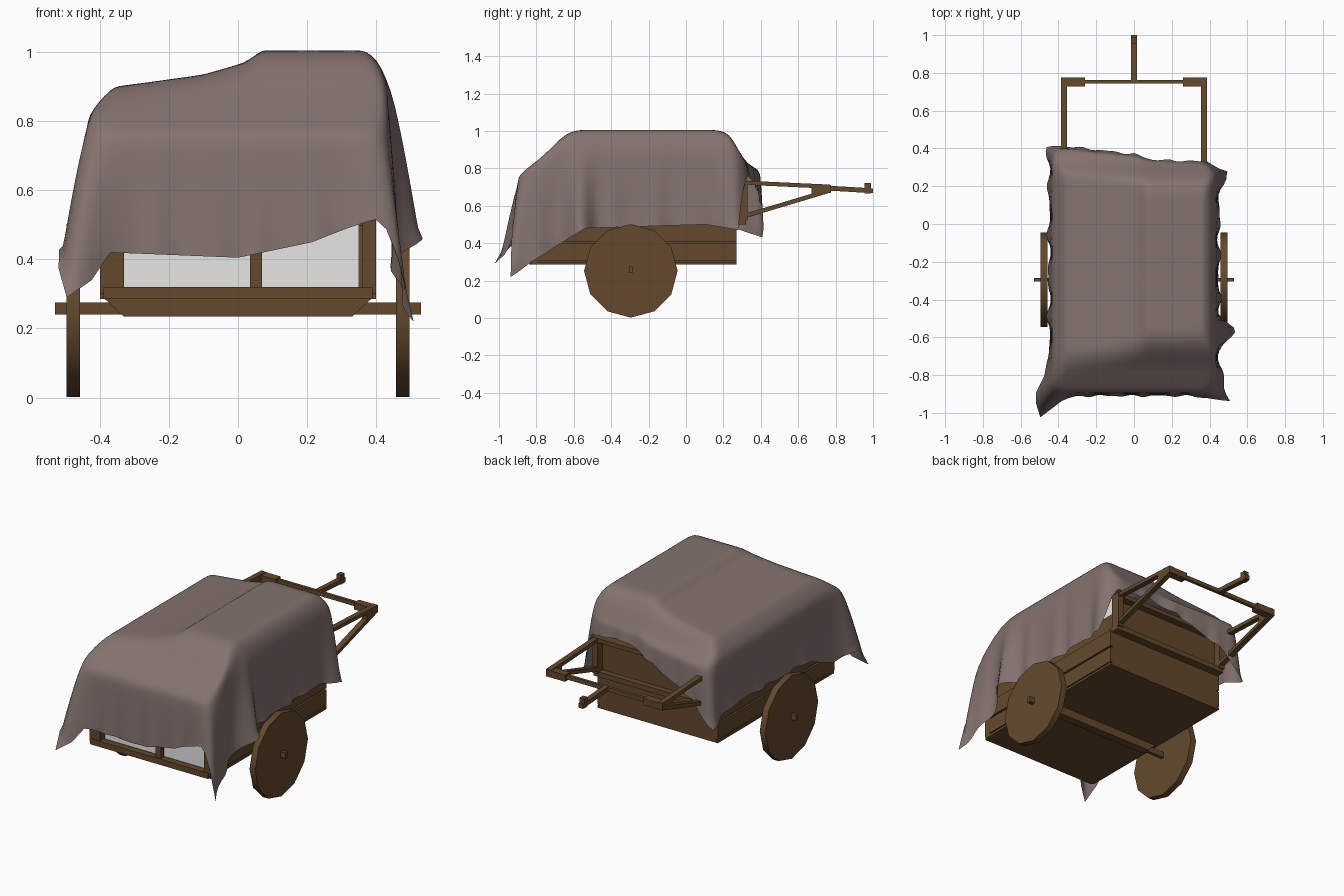
import bpy, bmesh, math
from mathutils import Vector

if "Cube" in bpy.data.objects:
    bpy.data.objects.remove(bpy.data.objects["Cube"], do_unlink=True)


def material(name, colour):
    mat = bpy.data.materials.new(name)
    mat.use_nodes = True
    mat.diffuse_color = (*colour, 1)
    shader = next(n for n in mat.node_tree.nodes if n.type == "BSDF_PRINCIPLED")
    shader.inputs["Base Color"].default_value = (*colour, 1)
    return mat


wood = material("brown wood", (0.125, 0.066, 0.026))
cloth = material("mauve grey cloth", (0.23, 0.172, 0.158))
pale = material("pale grey", (0.79, 0.79, 0.79))


def finish(name, bm, mat):
    bmesh.ops.recalc_face_normals(bm, faces=bm.faces)
    mesh = bpy.data.meshes.new(name)
    bm.to_mesh(mesh)
    bm.free()
    mesh.materials.append(mat)
    obj = bpy.data.objects.new(name, mesh)
    bpy.context.collection.objects.link(obj)
    return obj


def box(name, x, y, z, mat=wood):
    """Axis-aligned block from (low, high) pairs."""
    bm = bmesh.new()
    bmesh.ops.create_cube(bm, size=1)
    for v in bm.verts:
        v.co = [lo + (c + 0.5) * (hi - lo) for c, (lo, hi) in zip(v.co, (x, y, z))]
    return finish(name, bm, mat)


def prism(name, x, outline):
    """Side outline in y and z, extruded between two x positions."""
    bm = bmesh.new()
    rings = [[bm.verts.new((px, y, z)) for y, z in outline] for px in x]
    for ring in rings:
        bm.faces.new(ring)
    for i in range(len(outline)):
        j = (i + 1) % len(outline)
        bm.faces.new((rings[0][i], rings[0][j], rings[1][j], rings[1][i]))
    return finish(name, bm, wood)


def bar(name, x, start, end, thick):
    """Sloping bar in the y-z plane."""
    (ya, za), (yb, zb) = start, end
    h = thick / 2
    return prism(name, x, [(ya, za - h), (yb, zb - h), (yb, zb + h), (ya, za + h)])


def span(side, a, b):
    return tuple(sorted((side * a, side * b)))


# Cart body
box("floor", (-0.385, 0.385), (-0.83, 0.27), (0.285, 0.315))
box("front_rail", (-0.39, 0.39), (-0.84, -0.8), (0.285, 0.32))
box("front_centre_post", (0.035, 0.07), (-0.83, -0.8), (0.32, 0.72))
box("front_top_rail", (-0.39, 0.39), (-0.83, -0.8), (0.69, 0.72))
box("back_board", (-0.385, 0.385), (0.24, 0.27), (0.285, 0.5))
box("back_upper_panel", (-0.385, 0.385), (0.27, 0.285), (0.5, 0.72))
box("back_ledge", (-0.39, 0.39), (0.25, 0.32), (0.5, 0.53))
box("back_top_rail", (-0.39, 0.39), (0.28, 0.33), (0.71, 0.735))
box("covered_load", (-0.35, 0.35), (-0.79, 0.24), (0.315, 0.755), pale)

# Axle and tapered bolster
box("axle", (-0.53, 0.53), (-0.305, -0.285), (0.24, 0.275))
bolster = box("bolster", (-0.385, 0.385), (-0.32, -0.27), (0.235, 0.285))
for v in bolster.data.vertices:
    if v.co.z < 0.26:
        v.co.x *= 0.86

for side, label in ((1, "left"), (-1, "right")):
    # Side boards and posts
    box(label + "_side_wall", span(side, 0.36, 0.385), (-0.82, 0.27), (0.285, 0.62))
    for part, z in (("sill", (0.285, 0.3)), ("lower", (0.306, 0.4)), ("upper", (0.41, 0.51))):
        box(f"{label}_{part}_board", span(side, 0.38, 0.4), (-0.83, 0.27), z)
    inner = 0.36 if side > 0 else 0.33
    box(label + "_front_post", span(side, inner, 0.4), (-0.835, -0.79), (0.3, 0.72))
    box(label + "_back_post", span(side, 0.355, 0.39), (0.27, 0.33), (0.52, 0.735))

    # Twelve-sided wheel with a softly shaded rim
    wheel_outline = []
    for i in range(12):
        a = math.tau * i / 12
        wheel_outline.append((-0.295 + 0.25 * math.cos(a), 0.252 + 0.25 * math.sin(a)))
    wheel = prism(label + "_wheel", span(side, 0.458, 0.496), wheel_outline)
    wheel.data.shade_smooth()
    wheel.data.set_sharp_from_angle(angle=math.radians(40))

    # Pulling frame
    rail = span(side, 0.355, 0.387)
    bar(label + "_upper_shaft", rail, (0.28, 0.725), (0.77, 0.702), 0.022)
    bar(label + "_lower_shaft", rail, (0.28, 0.535), (0.77, 0.682), 0.024)
    prism(label + "_shaft_block", rail, [(0.67, 0.65), (0.775, 0.67), (0.775, 0.712), (0.67, 0.715)])
    box(label + "_corner_brace", span(side, 0.26, 0.387), (0.727, 0.775), (0.67, 0.71))

box("cross_bar", (-0.27, 0.27), (0.745, 0.762), (0.68, 0.705))
bar("pull_handle", (-0.015, 0.015), (0.75, 0.695), (1.0, 0.68), 0.026)
box("handle_peg", (-0.015, 0.015), (0.955, 0.99), (0.665, 0.722))


# Draped cover
def table(points, x):
    """Piecewise interpolation with clamped ends."""
    if x <= points[0][0]:
        return points[0][1]
    for (xa, va), (xb, vb) in zip(points, points[1:]):
        if x <= xb:
            return va + (vb - va) * (x - xa) / (xb - xa)
    return points[-1][1]


across = [(-0.43, 0.82), (-0.4, 0.86), (-0.36, 0.9), (-0.28, 0.91), (-0.1, 0.935),
          (0.02, 0.97), (0.07, 1.005), (0.37, 1.005), (0.41, 0.97), (0.43, 0.92)]
along = [(-0.9, 0.76), (-0.86, 0.79), (-0.76, 0.87), (-0.63, 1.0), (-0.56, 1.06),
         (0.15, 1.06), (0.23, 0.99), (0.28, 0.9), (0.32, 0.83), (0.41, 0.78)]
back_edge = [(-0.43, 0.4), (0, 0.35), (0.1, 0.32), (0.38, 0.31), (0.43, 0.28)]
hems = {
    "front": [(-1, 0.29), (-0.9, 0.35), (-0.85, 0.42), (0, 0.405), (0.5, 0.45), (0.9, 0.52),
              (0.95, 0.42), (1, 0.24)],
    "left": [(-1, 0.22), (-0.87, 0.3), (-0.7, 0.37), (-0.4, 0.48), (0.7, 0.5), (1, 0.47)],
    "back": [(-1, 0.43), (-0.75, 0.58), (0, 0.72), (0.4, 0.77), (0.9, 0.75), (1, 0.47)],
    "right": [(-1, 0.29), (-0.93, 0.43), (-0.75, 0.4), (-0.4, 0.49), (0.7, 0.5), (1, 0.43)],
}
# Outward pull of each hanging corner, keyed by the signs of x and y
flares = {(1, -1): (0.085, -0.06), (-1, -1): (-0.065, -0.14), (1, 1): (0.07, 0), (-1, 1): (-0.03, 0.015)}
# Loose side folds: position, width, outward pull
folds = {"left": (-0.45, 0.1, 0.08), "right": (-0.92, 0.07, -0.06)}


def height(x, y):
    a, b, soft = table(across, x), table(along, y), 0.06
    blend = max(soft - abs(a - b), 0) / soft
    return min(a, b) - blend * blend * soft / 4


def spot(px, py):
    x = 0.43 * px
    return x, -0.89 + (table(back_edge, x) + 0.89) * (py + 1) / 2


steps, top_rows, skirt_rows, power = 48, 30, 14, 18
rim = []
for name in ("front", "left", "back", "right"):
    for i in range(steps):
        s = -1 + 2 * i / steps
        if name in ("back", "right"):
            s = -s
        p = {"front": (s, -1), "left": (1, s), "back": (s, 1), "right": (-1, s)}[name]
        k = (abs(p[0]) ** power + abs(p[1]) ** power) ** (-1 / power)
        out = Vector([math.copysign(abs(c) ** (power - 1), c) for c in p]).normalized()
        corner = min(abs(p[0]), abs(p[1])) ** 10
        flare = Vector(flares[tuple(int(math.copysign(1, c)) for c in p)]) * corner
        if name in folds:
            place, width, pull = folds[name]
            flare.x += pull * math.exp(-((s - place) / width) ** 2)
        rim.append((p[0] * k, p[1] * k, out, flare, table(hems[name], s)))

bm = bmesh.new()
rows = []
for r in range(1, top_rows + 1):
    ring = []
    for px, py, *_ in rim:
        x, y = spot(px * r / top_rows, py * r / top_rows)
        ring.append(bm.verts.new((x, y, height(x, y))))
    rows.append(ring)
for r in range(1, skirt_rows + 1):
    f = r / skirt_rows
    ring = []
    for i, (px, py, out, flare, hem) in enumerate(rim):
        x, y = spot(px, py)
        edge = height(x, y)
        a = math.tau * i / len(rim)
        wave = math.sin(23 * a) + 0.6 * math.sin(37 * a + 1)
        ripple = 0.004 if abs(px) < 0.9 else 0.009
        push = out * (0.02 * f ** 0.5 + wave * f * ripple) + flare * f ** 0.85
        ring.append(bm.verts.new((x + push.x, y + push.y, edge + (hem - edge) * f)))
    rows.append(ring)
cx, cy = spot(0, 0)
centre = bm.verts.new((cx, cy, height(cx, cy)))
for i in range(len(rim)):
    j = (i + 1) % len(rim)
    bm.faces.new((centre, rows[0][i], rows[0][j]))
    for inner, outer in zip(rows, rows[1:]):
        bm.faces.new((inner[i], outer[i], outer[j], inner[j]))
# Relax the creases into soft folds
for _ in range(3):
    loose = [v for v in bm.verts if not v.is_boundary]
    bmesh.ops.smooth_vert(bm, verts=loose, factor=0.5, use_axis_x=True, use_axis_y=True, use_axis_z=True)
cover = finish("cloth_cover", bm, cloth)
cover.data.shade_smooth()
